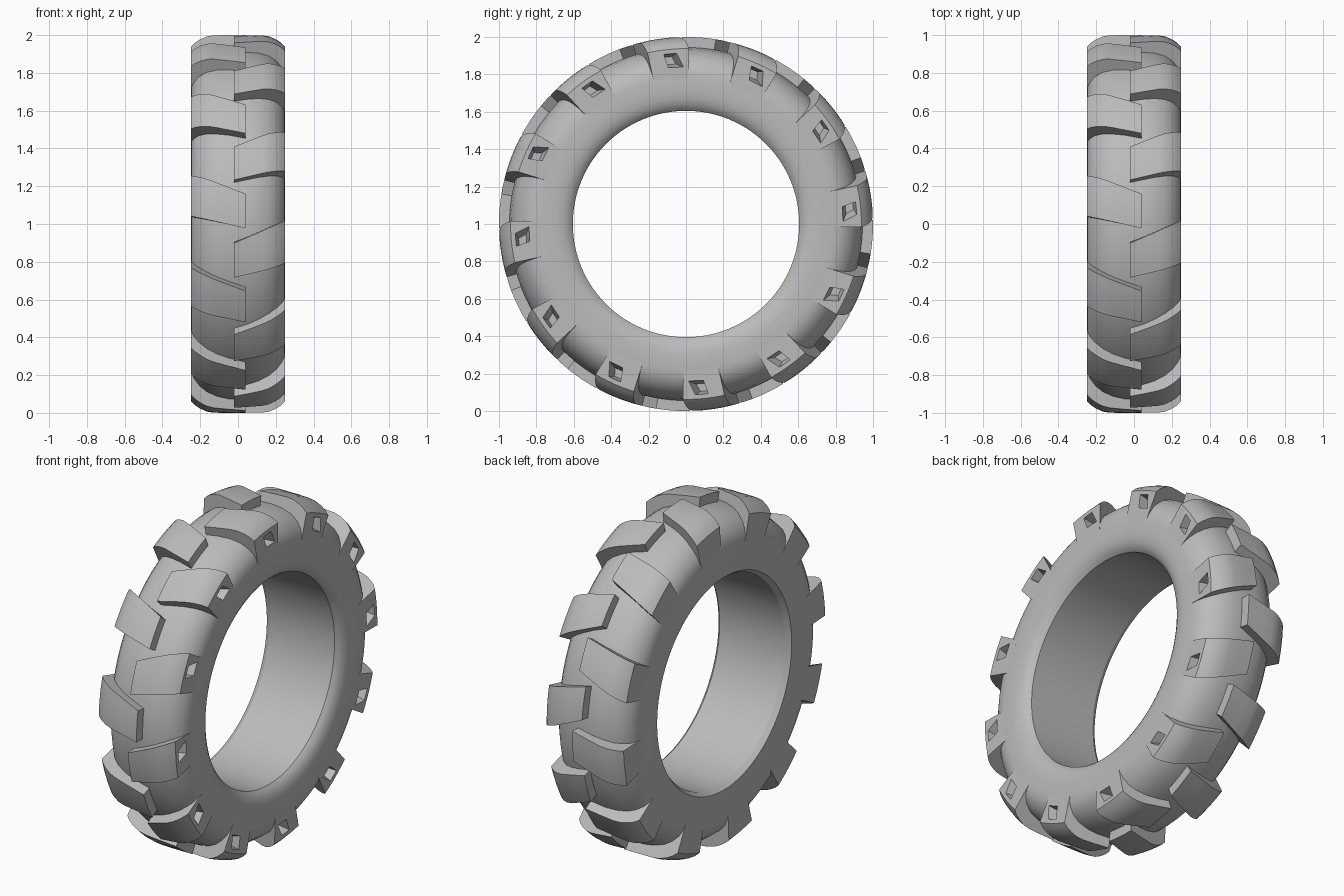
import bpy, bmesh, math
from mathutils import Vector

cube = bpy.data.objects.get("Cube")
if cube:
    bpy.data.objects.remove(cube, do_unlink=True)

rubber = bpy.data.materials.new("grey_rubber")
rubber.use_nodes = True
GREY = (0.5, 0.5, 0.5, 1)
rubber.diffuse_color = GREY
rubber.node_tree.nodes["Principled BSDF"].inputs["Base Color"].default_value = GREY

LUGS = 12
PITCH = 360 / LUGS


def polar(x, r, deg):
    """Point around the wheel axis; zero degrees faces the front."""
    a = math.radians(deg)
    return Vector((x, -r * math.cos(a), 1 + r * math.sin(a)))


def finish(bm, name):
    bmesh.ops.recalc_face_normals(bm, faces=bm.faces)
    mesh = bpy.data.meshes.new(name)
    bm.to_mesh(mesh)
    bm.free()
    obj = bpy.data.objects.new(name, mesh)
    bpy.context.collection.objects.link(obj)
    mesh.materials.append(rubber)
    return obj


def smooth(obj):
    bpy.ops.object.select_all(action="DESELECT")
    obj.select_set(True)
    bpy.context.view_layer.objects.active = obj
    bpy.ops.object.shade_smooth_by_angle(angle=math.radians(30))


def loft(bm, rings, closed=False):
    """Bridge successive rings of verts, capping the ends when open."""
    n = len(rings[0])
    pairs = list(zip(rings, rings[1:]))
    if closed:
        pairs.append((rings[-1], rings[0]))
    for a, b in pairs:
        for i in range(n):
            j = (i + 1) % n
            bm.faces.new((a[i], a[j], b[j], b[i]))
    if not closed:
        bm.faces.new(rings[0])
        bm.faces.new(rings[-1])


# Carcass: revolved section, rounded bore edge on +x, small chamfer on -x
shoulder = [(0.25, 0.78), (0.246, 0.815), (0.232, 0.85), (0.205, 0.885),
            (0.165, 0.915), (0.11, 0.935), (0.05, 0.944)]
bore_edge = [(0.205, 0.605), (0.222, 0.62), (0.236, 0.642), (0.246, 0.672), (0.25, 0.71)]
section = (bore_edge + shoulder + [(-x, r) for x, r in reversed(shoulder)]
           + [(-0.25, 0.625), (-0.22, 0.605)])
bm = bmesh.new()
steps = 144
loft(bm, [[bm.verts.new(polar(x, r, 360 * s / steps)) for x, r in section]
          for s in range(steps)], closed=True)
carcass = finish(bm, "tyre_carcass")
smooth(carcass)


# Tread lugs: slanted blocks from just past the centre line to the sidewall
def make_lugs(name, side, inner, inner_span, outer_span):
    outline = [(inner, 1.0), (0.06, 1.0), (0.13, 0.999), (0.165, 0.993), (0.2, 0.978),
               (0.228, 0.96), (0.25, 0.938), (0.25, 0.78), (0.15, 0.87), (inner, 0.9)]
    bm = bmesh.new()
    cuts = 6
    for k in range(LUGS):
        rings = []
        for s in range(cuts + 1):
            ring = []
            for x, r in outline:
                t = (x - inner) / (0.25 - inner)
                lo, hi = (a + (b - a) * t for a, b in zip(inner_span, outer_span))
                ring.append(bm.verts.new(polar(side * x, r, lo + (hi - lo) * s / cuts + k * PITCH)))
            rings.append(ring)
        loft(bm, rings)
    return finish(bm, name)


right_lugs = make_lugs("tread_lugs_left", 1, -0.02, (13.5, 24.2), (17.3, 31))
left_lugs = make_lugs("tread_lugs_right", -1, -0.04, (-1.3, 9.2), (2.5, 15.8))

# Tapered pits in the +x ends of the lugs
bm = bmesh.new()
opening = [(0.915, 22.7), (0.915, 27), (0.84, 29.3), (0.84, 23.9)]
mid_r, mid_a = 0.878, 25
for k in range(LUGS):
    rings = []
    for x, scale, shift in ((0.27, 1.1, 0), (0.17, 0.55, -1)):
        rings.append([bm.verts.new(polar(x, mid_r + (r - mid_r) * scale,
                                         mid_a + (a - mid_a) * scale + shift + k * PITCH))
                      for r, a in opening])
    loft(bm, rings)
cutter = finish(bm, "pit_cutter")
cutter.hide_render = True
cutter.hide_set(True)

for target in (carcass, right_lugs):
    cut = target.modifiers.new("pits", "BOOLEAN")
    cut.operation = "DIFFERENCE"
    cut.solver = "EXACT"
    cut.object = cutter
smooth(left_lugs)
smooth(right_lugs)
for target in (carcass, right_lugs):
    bpy.context.view_layer.objects.active = target
    bpy.ops.object.modifier_apply(modifier="pits")
bpy.data.objects.remove(cutter, do_unlink=True)
